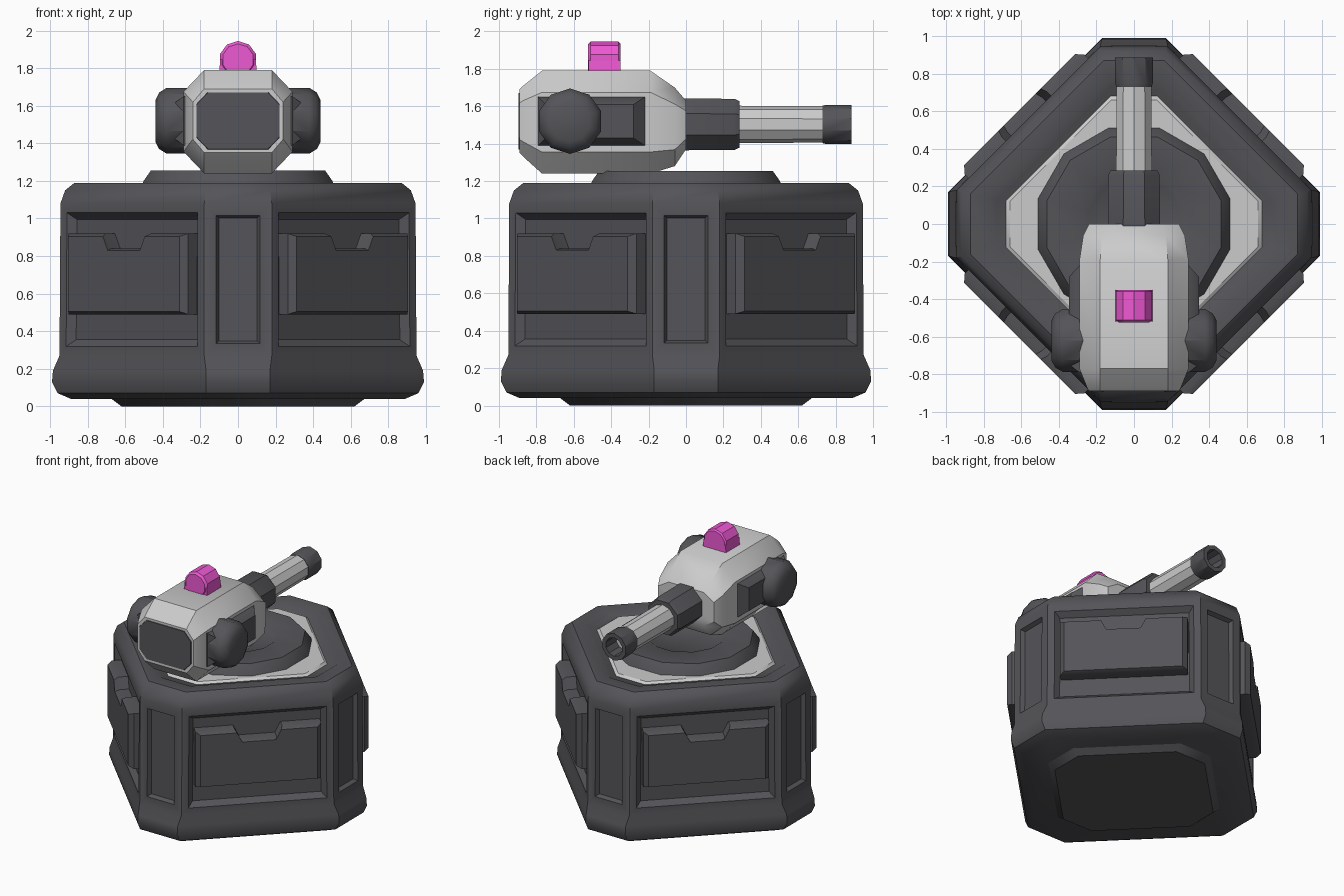
import bpy, bmesh
from math import sin, cos, pi, radians
from mathutils import Matrix, Vector

if "Cube" in bpy.data.objects:
    bpy.data.objects.remove(bpy.data.objects["Cube"])


def paint(name, rgb):
    m = bpy.data.materials.new(name)
    m.diffuse_color = (*rgb, 1)
    m.use_nodes = True
    m.node_tree.nodes["Principled BSDF"].inputs["Base Color"].default_value = m.diffuse_color
    return m


DARK = paint("dark_grey", (0.09, 0.09, 0.1))
LIGHT = paint("light_grey", (0.55, 0.55, 0.56))
PINK = paint("pink", (0.85, 0.1, 0.65))


def loft(name, rings, mat, edit=None, angle=35):
    """Skin equal-length rings of points and cap both ends."""
    bm = bmesh.new()
    loops = [[bm.verts.new(p) for p in ring] for ring in rings]
    n = len(loops[0])
    for a, b in zip(loops, loops[1:]):
        for i in range(n):
            j = (i + 1) % n
            bm.faces.new((a[i], a[j], b[j], b[i]))
    bm.faces.new(loops[0])
    bm.faces.new(loops[-1])
    bmesh.ops.recalc_face_normals(bm, faces=bm.faces)
    if edit:
        edit(bm)
    me = bpy.data.meshes.new(name)
    bm.to_mesh(me)
    bm.free()
    ob = bpy.data.objects.new(name, me)
    bpy.context.collection.objects.link(ob)
    me.materials.append(mat)
    bpy.ops.object.select_all(action='DESELECT')
    ob.select_set(True)
    bpy.context.view_layer.objects.active = ob
    bpy.ops.object.shade_smooth_by_angle(angle=radians(angle))
    return ob


def diamond(reach, total, z):
    """Square turned 45 degrees with cut corners; sides lie on x + y = total."""
    w = total - reach
    return [Vector((c * x - s * y, s * x + c * y, z))
            for c, s in ((1, 0), (0, 1), (-1, 0), (0, -1))
            for x, y in ((reach, -w), (reach, w))]


def circle(axis, at, r, centre, n):
    """Regular polygon around a main axis, flats facing the axes."""
    u, v = centre
    pts = []
    for i in range(n):
        t = 2 * pi * (i + 0.5) / n
        a, b = u + r * cos(t), v + r * sin(t)
        pts.append({'x': (at, a, b), 'y': (a, at, b), 'z': (a, b, at)}[axis])
    return pts


# Base block with flared foot, sunken walls and corner slots
def sink_walls(bm):
    tall = [f for f in bm.faces if max(v.co.z for v in f.verts) - min(v.co.z for v in f.verts) > 0.6]
    walls = [f for f in tall if f.calc_area() > 0.6]
    corners = [f for f in tall if f.calc_area() <= 0.6]
    bmesh.ops.inset_individual(bm, faces=walls, thickness=0.07, depth=0)
    bmesh.ops.inset_individual(bm, faces=walls, thickness=0.05, depth=-0.04)
    for f in corners:
        r = bmesh.ops.inset_individual(bm, faces=[f], thickness=0.09, depth=0)
    bmesh.ops.inset_individual(bm, faces=corners, thickness=0.02, depth=-0.03)


loft("base_block", [diamond(*p) for p in (
    (0.89, 1.05, 0.04), (0.96, 1.13, 0.07), (0.99, 1.16, 0.13), (0.985, 1.155, 0.19),
    (0.95, 1.13, 0.27), (0.945, 1.125, 1.08), (0.92, 1.09, 1.15), (0.87, 1.03, 1.19),
    (0.77, 0.90, 1.19), (0.73, 0.85, 1.165))], DARK, sink_walls)
loft("bottom_plate", [diamond(0.62, 0.75, 0.0), diamond(0.7, 0.84, 0.06)], DARK)

# Notched armour panel on each wall
outline = [(-.45, .49), (.45, .49), (.45, .92), (.17, .92), (.13, .84),
           (-.13, .84), (-.17, .92), (-.45, .92)]
for k in range(4):
    turn = Matrix.Rotation(pi / 4 + k * pi / 2, 3, 'Z')
    rings = []
    for out, f in ((0.72, 1), (0.825, 1), (0.86, 0.93)):
        rings.append([turn @ Vector((out, u * f, 0.7 + (z - 0.7) * f)) for u, z in outline])
    loft("wall_panel_%d" % (k + 1), rings, DARK)

# Turntable on the roof
loft("roof_plate", [diamond(0.70, 0.83, 1.15), diamond(0.66, 0.78, 1.18)], LIGHT)
loft("turntable", [circle('z', z, r, (0, 0), 12) for z, r in
                   ((1.15, 0.54), (1.20, 0.52), (1.255, 0.48), (1.255, 0.28), (1.235, 0.25))], DARK)


# Turret body
def hull(y, hx, tx, lo, hi):
    m, h = (lo + hi) / 2, (hi - lo) * 0.29
    return [(hx, y, m - h), (hx, y, m + h), (tx, y, hi), (-tx, y, hi),
            (-hx, y, m + h), (-hx, y, m - h), (-tx, y, lo), (tx, y, lo)]


loft("turret", [hull(*p) for p in (
    (-0.89, 0.24, 0.18, 1.35, 1.69), (-0.87, 0.25, 0.18, 1.33, 1.71),
    (-0.77, 0.29, 0.18, 1.24, 1.79), (-0.19, 0.29, 0.18, 1.24, 1.79),
    (-0.06, 0.27, 0.17, 1.28, 1.70), (0.0, 0.24, 0.15, 1.37, 1.63))], LIGHT)
loft("turret_rear_plate", [hull(-0.88, 0.225, 0.165, 1.365, 1.675),
                           hull(-0.895, 0.22, 0.16, 1.37, 1.67)], DARK)

# Side fairings and round side pods
for side, s in (("left", -1), ("right", 1)):
    def slab(x, y0, y1, z0, z1):
        return [(s * x, y0, z0), (s * x, y1, z0), (s * x, y1, z1), (s * x, y0, z1)]
    loft(side + "_fairing", [slab(0.2, -0.79, -0.22, 1.38, 1.66),
                             slab(0.29, -0.79, -0.22, 1.39, 1.65),
                             slab(0.345, -0.75, -0.28, 1.43, 1.61)], DARK)
    loft(side + "_pod", [circle('x', s * x, r, (-0.62, 1.52), 10) for x, r in
                         ((0.24, 0.175), (0.38, 0.175), (0.42, 0.15), (0.44, 0.11))], DARK)

# Gun: sleeve, barrel and hollow muzzle
GUN = (0, 1.503)
loft("gun_sleeve", [circle('y', y, r, GUN, 8) for y, r in
                    ((-0.05, 0.15), (0.26, 0.148), (0.285, 0.135))], DARK)
loft("gun_barrel", [circle('y', y, r, GUN, 10) for y, r in
                    ((0.25, 0.1), (0.76, 0.097))], LIGHT)
loft("muzzle", [circle('y', y, r, GUN, 10) for y, r in
                ((0.73, 0.1), (0.75, 0.105), (0.885, 0.105), (0.885, 0.072), (0.74, 0.07))], DARK)

# Sight on the roof of the turret
loft("roof_sight", [circle('y', y, r, (0, 1.845), 10) for y, r in
                    ((-0.525, 0.085), (-0.51, 0.1), (-0.36, 0.1), (-0.35, 0.09))], PINK)
loft("sight_foot", [[(x * w, -0.435 + y * 0.085, z) for x, y in ((-1, -1), (1, -1), (1, 1), (-1, 1))]
                    for z, w in ((1.77, 0.1), (1.845, 0.095))], PINK)
